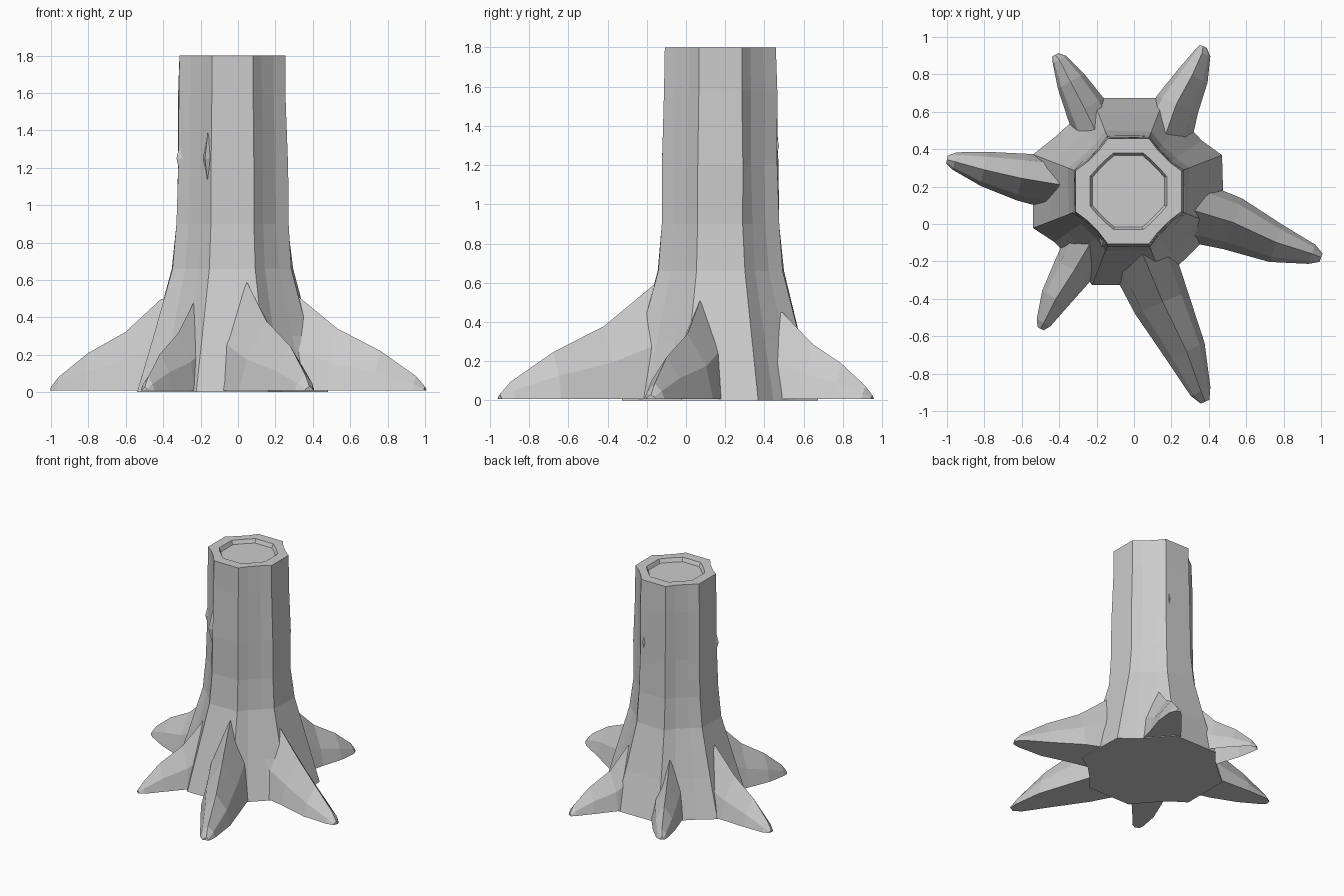
import bpy, bmesh, math, random
from mathutils import Vector

random.seed(4)
if "Cube" in bpy.data.objects:
    bpy.data.objects.remove(bpy.data.objects["Cube"], do_unlink=True)

bark = bpy.data.materials.new("pale grey bark")
bark.use_nodes = True
GREY = (0.6, 0.6, 0.6, 1)
bark.diffuse_color = GREY
bark.node_tree.nodes["Principled BSDF"].inputs["Base Color"].default_value = GREY

CX, CY = -0.03, 0.175


def finish(name, bm):
    bmesh.ops.recalc_face_normals(bm, faces=bm.faces)
    mesh = bpy.data.meshes.new(name)
    bm.to_mesh(mesh)
    bm.free()
    mesh.materials.append(bark)
    obj = bpy.data.objects.new(name, mesh)
    bpy.context.collection.objects.link(obj)
    return obj


def loft(bm, rings, closed=True):
    rows = [[bm.verts.new(p) for p in ring] for ring in rings]
    n = len(rows[0])
    for low, high in zip(rows, rows[1:]):
        for i in range(n if closed else n - 1):
            j = (i + 1) % n
            bm.faces.new((low[i], low[j], high[j], high[i]))
    return rows


# Trunk outline: four broad faces with shallow grooves at the corners
corner = [(0.285, 0.11), (0.225, 0.155), (0.16, 0.22), (0.11, 0.285)]
outline = []
for k in range(4):
    c, s = round(math.cos(k * math.pi / 2)), round(math.sin(k * math.pi / 2))
    outline += [Vector((x * c - y * s, x * s + y * c)) for x, y in corner]


def trunk_ring(z, radius, wobble):
    ring = []
    for p in outline:
        q = p * (radius / 0.285 + random.uniform(-wobble, wobble))
        ring.append((CX + q.x, CY + q.y, z))
    return ring


def octagon_ring(z, radius):
    ring = []
    for p in outline:
        a = math.atan2(p.y, p.x)
        k = round(a / (math.pi / 4))
        r = radius * math.cos(math.pi / 8) / math.cos(a - k * math.pi / 4)
        ring.append((CX + r * math.cos(a), CY + r * math.sin(a), z))
    return ring


# Trunk with flared foot and a recessed cut top
profile = [(0, 0.505, 0.03), (0.3, 0.415, 0.03), (0.66, 0.32, 0.02),
           (0.9, 0.3, 0.02), (1.2, 0.293, 0.02), (1.58, 0.288, 0.015), (1.8, 0.283, 0)]
bm = bmesh.new()
rings = [trunk_ring(*p) for p in profile]
rings += [octagon_ring(1.8, 0.222), octagon_ring(1.77, 0.208)]
rows = loft(bm, rings)
bm.faces.new(rows[0])
bm.faces.new(rows[-1])
finish("trunk", bm)

# Roots: ridge start, tip, ridge height, half width, closed underneath
roots = {
    "left_root": ((0.3, 0.07), (1.0, -0.18), 0.52, 0.17, True),
    "front_root": ((0.04, -0.17), (0.38, -0.95), 0.58, 0.18, True),
    "front_right_root": ((-0.24, -0.1), (-0.5, -0.56), 0.48, 0.13, True),
    "right_root": ((-0.41, 0.22), (-1.0, 0.345), 0.49, 0.15, True),
    "back_right_root": ((-0.19, 0.48), (-0.42, 0.905), 0.47, 0.13, False),
    "back_left_root": ((0.18, 0.49), (0.37, 0.95), 0.44, 0.14, True),
}
# Fraction along the root, height factor, width factor
stations = [(-0.25, 1.0, 0.9), (0, 1.0, 0.98), (0.32, 0.64, 0.85),
            (0.66, 0.41, 0.62), (0.93, 0.15, 0.32), (1.0, 0.04, 0.14)]
# Sideways and upward factors of one cross-section
section = [(-1, 0), (-0.72, 0.45), (0.05, 1), (0.75, 0.5), (1, 0)]

for name, (start, tip, height, width, has_floor) in roots.items():
    a, b = Vector(start), Vector(tip)
    along = (b - a).normalized()
    side = Vector((-along.y, along.x))
    rings = []
    for f, h, w in stations:
        c = a.lerp(b, f)
        sway = 0 if f in (0, 1) else random.uniform(-0.012, 0.012)
        ring = []
        for u, v in section:
            q = c + side * (u * w * width + sway)
            ring.append((q.x, q.y, 0.008 + v * h * height))
        rings.append(ring)
    bm = bmesh.new()
    rows = loft(bm, rings, closed=has_floor)
    bm.faces.new(rows[-1])
    finish(name, bm)

# Thin raised bark ridges on the trunk sides
ridges = {"front_ridge": (-0.17, -0.11, 1.25), "right_ridge": (-0.315, 0.06, 1.25),
          "back_ridge": (0.05, 0.46, 1.3), "left_ridge": (0.245, 0.05, 0.85)}
for name, (x, y, z) in ridges.items():
    out = Vector((x - CX, y - CY, 0)).normalized()
    side = Vector((-out.y, out.x, 0)) * 0.035
    mid = Vector((x, y, z))
    up = Vector((0, 0, 0.14))
    bm = bmesh.new()
    points = [mid - up - out * 0.02, mid + side - out * 0.03, mid + up - out * 0.02,
              mid - side - out * 0.03, mid + out * 0.015]
    v = [bm.verts.new(p) for p in points]
    for i in range(4):
        bm.faces.new((v[i], v[(i + 1) % 4], v[4]))
    bm.faces.new(v[:4])
    finish(name, bm)
